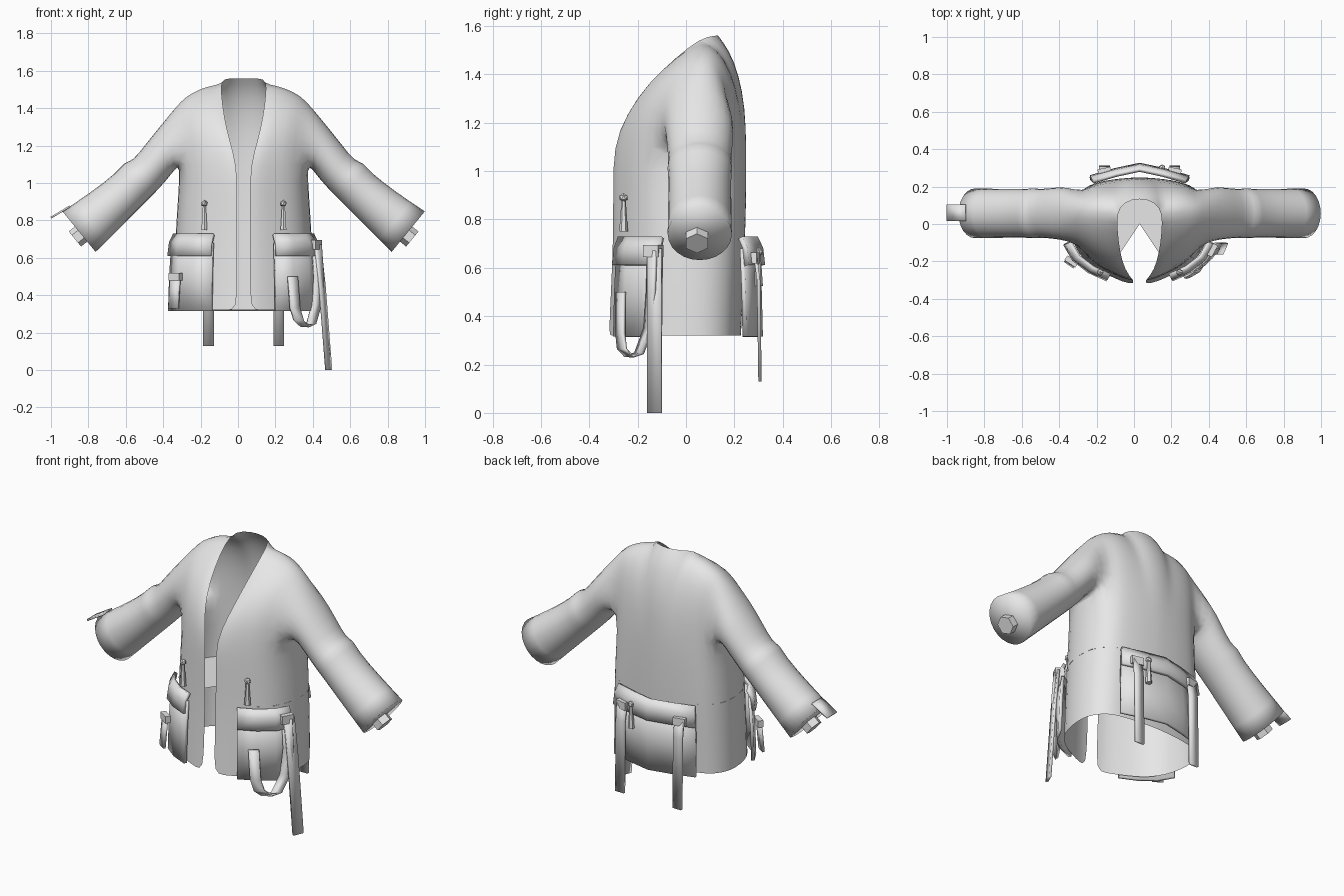
import bpy, bmesh, math
from mathutils import Vector as V

if "Cube" in bpy.data.objects:
    bpy.data.objects.remove(bpy.data.objects["Cube"])

CX = 0.03  # centre line of the garment
grey = bpy.data.materials.new("cloth grey")
grey.diffuse_color = (0.8, 0.8, 0.8, 1)
grey.use_nodes = True
grey.node_tree.nodes["Principled BSDF"].inputs["Base Color"].default_value = grey.diffuse_color


def finish(bm, name, thick=0, loc=(0, 0, 0), angle=40):
    bmesh.ops.recalc_face_normals(bm, faces=bm.faces)
    me = bpy.data.meshes.new(name)
    bm.to_mesh(me)
    bm.free()
    me.materials.append(grey)
    ob = bpy.data.objects.new(name, me)
    ob.location = loc
    bpy.context.collection.objects.link(ob)
    bpy.ops.object.select_all(action='DESELECT')
    ob.select_set(True)
    bpy.context.view_layer.objects.active = ob
    bpy.ops.object.shade_smooth_by_angle(angle=math.radians(angle))
    if thick:
        m = ob.modifiers.new("thickness", 'SOLIDIFY')
        m.thickness, m.offset = thick, 0
    return ob


def sheet(name, rows, thick):
    bm = bmesh.new()
    g = [[bm.verts.new(p) for p in r] for r in rows]
    for a, b in zip(g, g[1:]):
        for i in range(len(a) - 1):
            bm.faces.new((a[i], a[i + 1], b[i + 1], b[i]))
    return finish(bm, name, thick)


def ribbon(name, pts, width, thick=0.014):
    w = V(width) / 2
    return sheet(name, [[V(p) - w, V(p) + w] for p in pts], thick)


def box(name, c, size, turn=0):
    bm = bmesh.new()
    bmesh.ops.create_cube(bm, size=1)
    bmesh.ops.scale(bm, vec=size, verts=bm.verts)
    ob = finish(bm, name, loc=c)
    ob.rotation_euler.z = turn


# --- jacket shell: half a torso and one sleeve, mirrored ---
plan = [(.035, -.31), (.085, -.302), (.165, -.262), (.245, -.22), (.31, -.155),
        (.345, -.07), (.357, .03), (.348, .11), (.31, .175), (.26, .21), (.20, .225),
        (.14, .235), (.09, .24), (.045, .243), (0, .245)]
bm = bmesh.new()
rows = []
for z, sx, sf, sb in [(.32, 1.06, 1.03, .93), (.5, 1.05, 1.0, .96), (.72, 1.03, .97, 1),
                      (.92, .99, .97, 1.02), (1.1, .96, .97, 1.02)]:
    rows.append([bm.verts.new((x * (sx if i else 1), y * (sf if y < 0 else sb), z))
                 for i, (x, y) in enumerate(plan)])
base = rows[-1]
waist = [v.co.copy() for v in rows[2][2:]]

# shoulder seam from neck to sleeve, shared by front and back
neck, tip = V((.122, .06, 1.55)), V((.33, .07, 1.455))
seam = [bm.verts.new(neck.lerp(tip, k / 4) + V((0, 0, .016 * math.sin(math.pi * k / 4))))
        for k in range(5)]
top = seam + [None] * 3 + seam[::-1] + [bm.verts.new((.085, .118, 1.56)), bm.verts.new((0, .14, 1.56))]
for s in (.3, .58, .82):
    row = []
    for i in range(15):
        if 4 < i < 8:
            row.append(None)
            continue
        a, b = base[i].co, top[i].co
        p = a.lerp(b, s)
        p.y += (-.065 if i < 5 else .038) * 4 * s * (1 - s)
        p.x += max(0, 1 - i / 2) * .02 * 4 * s * (1 - s)
        # rounder profile towards the shoulder and across the back
        t = s * math.pi / 2
        e = V((p.x, b.y + (a.y - b.y) * math.cos(t) ** (1 if i < 5 else .65),
               a.z + (b.z - a.z) * math.sin(t)))
        w = i / 4 if i < 5 else min(1, .35 + (14 - i) * .15)
        row.append(bm.verts.new(p.lerp(e, .85 * w)))
    rows.append(row)
rows.append(top)
for a, b in zip(rows, rows[1:]):
    for i in range(14):
        q = (a[i], a[i + 1], b[i + 1], b[i])
        if None not in q:
            bm.faces.new(q)

# sleeve rings, from the armhole to the cuff: top x, z, bottom x, z, half depth
ring = [seam[4]] + [rows[r][4] for r in (7, 6, 5, 4)] + [base[i] for i in (5, 6, 7)] \
    + [rows[r][8] for r in (4, 5, 6, 7)]
for tx, tz, bx, bz, ry in [(.43, 1.325, .365, 1.075, .145), (.52, 1.215, .41, 1.015, .138),
                           (.595, 1.115, .47, .95, .13), (.64, 1.115, .50, .92, .138),
                           (.675, 1.06, .54, .88, .13), (.82, .95, .66, .76, .133),
                           (.97, .85, .79, .63, .135)]:
    c, h = V((tx + bx, 0.114, tz + bz)) / 2, V((tx - bx, 0, tz - bz)) / 2
    new = [bm.verts.new(c + 1.03 * (h * math.cos(k * math.pi / 6)
                                    - V((0, ry, 0)) * math.sin(k * math.pi / 6))) for k in range(12)]
    for k in range(12):
        j = (k + 1) % 12
        bm.faces.new((ring[k], ring[j], new[j], new[k]))
    ring = new
# closed cuff, its rim kept crisp
bm.faces.new(ring)
crease = bm.edges.layers.float.new("crease_edge")
for k in range(12):
    bm.edges.get((ring[k], ring[k - 1]))[crease] = 1
jacket = finish(bm, "jacket", loc=(CX, 0, 0), angle=110)
m = jacket.modifiers.new("mirror", 'MIRROR')
m.use_clip = True
m = jacket.modifiers.new("smooth", 'SUBSURF')
m.levels = m.render_levels = 1

# inner panel across the waist, notched at the front
bm = bmesh.new()
loop = [bm.verts.new((p.x * .99, p.y * .99, .73)) for p in waist]
loop += [bm.verts.new((-v.co.x, v.co.y, .73)) for v in loop[-2::-1]]
tip = bm.verts.new((0, 0, .73))
for a, b in zip(loop, loop[1:]):
    bm.faces.new((a, b, tip))
finish(bm, "waist_panel", loc=(CX, 0, 0))


# --- pockets with flaps ---
def pocket(name, line, out):
    def row(z, k, d):
        return [(CX + x * k + out[0] * d, y * k + out[1] * d, z) for x, y in line]
    sheet(name, [row(.315, 1.03, 0), row(.5, 1.015, 0), row(.68, .985, 0)], .018)
    sheet(name + "_flap", [row(.61, 1.025, .01), row(.68, 1.005, .008), row(.725, .96, 0)], .02)


for s, side in ((-1, "left"), (1, "right")):
    pocket(side + "_pocket", [(s * x, y) for x, y in
                              [(.165, -.285), (.26, -.242), (.34, -.18), (.385, -.1)]], (s * .5, -.5))

    # cuff stubs
    bm = bmesh.new()
    bmesh.ops.create_cone(bm, cap_ends=True, segments=6, radius1=.052, radius2=.052, depth=.09)
    ob = finish(bm, side + "_cuff_stub", loc=(CX + s * .867, .045, .729))
    ob.rotation_euler = V((s * .77, 0, -.63)).to_track_quat('Z', 'Y').to_euler()

    # back straps
    x = CX + s * .188
    ribbon(side + "_back_strap", [(x, .285, .66), (x, .3, .55), (x, .306, .13)], (.057, 0, 0))
    box(side + "_back_strap_loop", (x, .284, .64), (.07, .03, .045), -s * .2)

pocket("back_pocket", [(-.258, .235), (-.13, .272), (0, .3), (.13, .272), (.258, .235)], (0, 1))


# --- zip pulls ---
def pull(name, x, y, z):
    bm = bmesh.new()
    bmesh.ops.create_cone(bm, cap_ends=True, segments=6, radius1=.018, radius2=.009, depth=.13)
    finish(bm, name, loc=(x, y, z))
    bm = bmesh.new()
    bmesh.ops.create_icosphere(bm, subdivisions=1, radius=.019)
    finish(bm, name + "_knob", loc=(x, y, z + .075))


pull("left_zip_pull", -.18, -.258, .815)
pull("right_zip_pull", .243, -.258, .815)
pull("back_zip_pull", .15, .3, .59)

# --- hip straps ---
box("hip_buckle", (.41, -.135, .67), (.05, .07, .05), -.5)
ribbon("long_strap", [(.425, -.13, .68), (.45, -.13, .45), (.485, -.13, 0)], (.025, .058, 0))
ribbon("looped_strap", [(.292, -.27, .5), (.305, -.272, .33), (.325, -.265, .265), (.355, -.235, .235),
                        (.39, -.195, .245), (.42, -.155, .35), (.432, -.145, .5), (.42, -.14, .67)],
       (.05, .03, 0))
ribbon("short_strap", [(-.335, -.205, .5), (-.345, -.215, .33)], (.05, -.035, 0))
box("short_strap_loop", (-.335, -.2, .5), (.07, .03, .04), -.6)

# torn tab on the left cuff
ribbon("cuff_tab", [(-.90, .06, .875), (-.95, .06, .845), (-1.0, .06, .815)], (0, .09, 0), .01)
